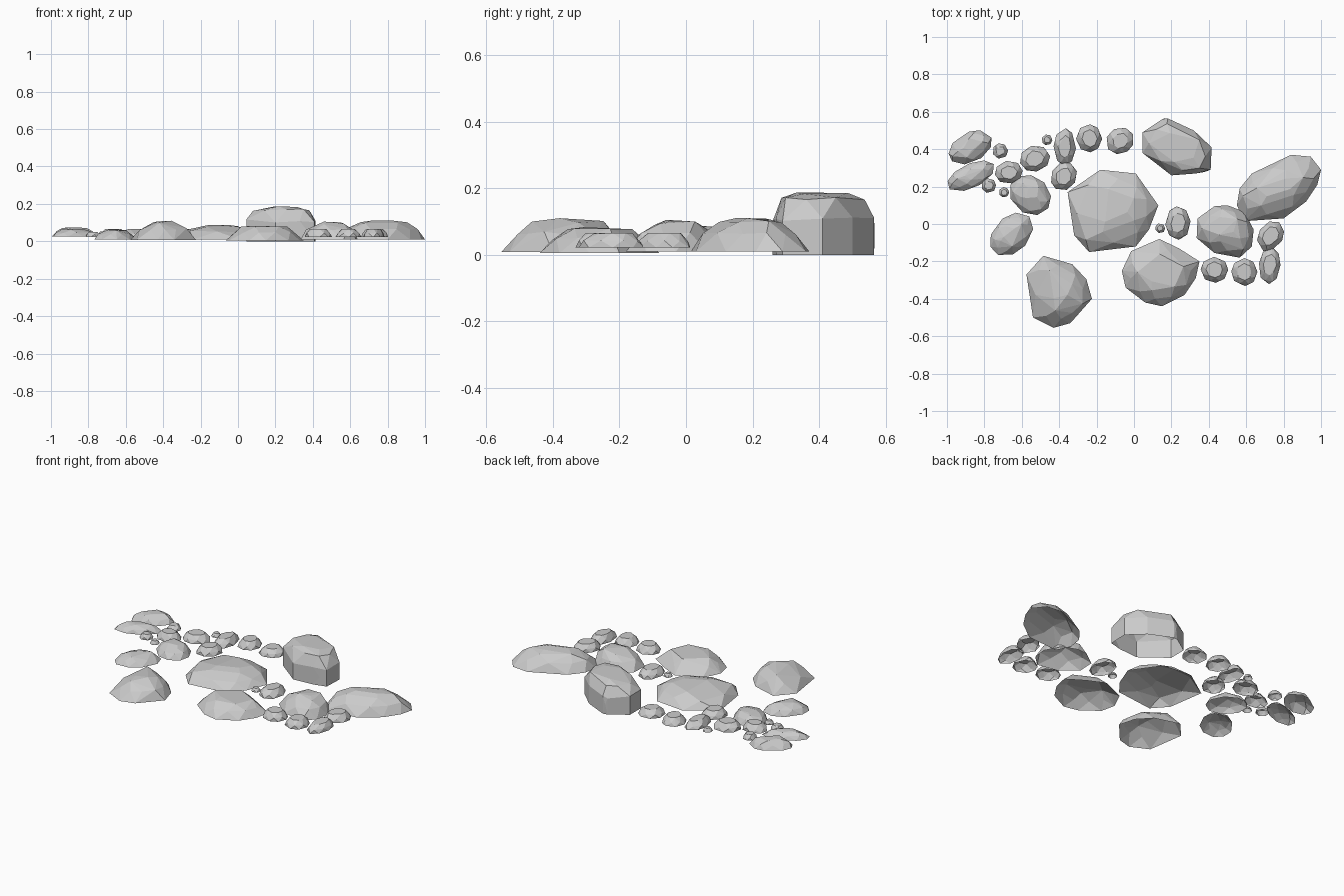
import bpy, bmesh, math, random

if "Cube" in bpy.data.objects:
    bpy.data.objects.remove(bpy.data.objects["Cube"])

random.seed(4)


def rock(name, outline, z0, z1, rings, peak=None):
    """Faceted shell, open underneath: hull of shrinking rings over an outline."""
    n = len(outline)
    cx = sum(p[0] for p in outline) / n
    cy = sum(p[1] for p in outline) / n
    px, py = peak or (cx, cy)
    bm = bmesh.new()
    for i, (s, f, step) in enumerate(rings):
        for k in range(0, n - step + 1, step):
            a, b = outline[k], outline[(k + 1) % n]
            w = 0.5 if i % 2 else 0.0          # stagger alternate rings
            x, y = a[0] + (b[0] - a[0]) * w, a[1] + (b[1] - a[1]) * w
            j = 0 if f == 0 else random.uniform(-0.05, 0.05)
            t = s + j * (s < 1)
            z = z0 + (z1 - z0) * min(1, f + j)
            bm.verts.new((px + (x - px) * t, py + (y - py) * t, z))
    res = bmesh.ops.convex_hull(bm, input=bm.verts[:])
    loose = [v for v in bm.verts if not v.link_faces]
    bmesh.ops.delete(bm, geom=loose, context='VERTS')
    bmesh.ops.recalc_face_normals(bm, faces=bm.faces[:])
    # open underside
    under = [f for f in bm.faces if f.normal.z < -0.95]
    bmesh.ops.delete(bm, geom=under, context='FACES')
    bmesh.ops.dissolve_limit(bm, angle_limit=math.radians(6),
                             verts=bm.verts[:], edges=bm.edges[:])
    me = bpy.data.meshes.new(name)
    bm.to_mesh(me)
    bm.free()
    ob = bpy.data.objects.new(name, me)
    bpy.context.collection.objects.link(ob)


def oval(x, y, a, b, rot, n):
    r = math.radians(rot)
    pts = []
    for k in range(n):
        t = 2 * math.pi * (k + random.uniform(-0.15, 0.15)) / n
        u, v = a * math.cos(t), b * math.sin(t)
        pts.append((x + u * math.cos(r) - v * math.sin(r),
                    y + u * math.sin(r) + v * math.cos(r)))
    return pts


DOME = [(1, 0, 1), (0.84, 0.55, 1), (0.55, 0.9, 2), (0.3, 1, 3)]
BLOCK = [(1, 0, 1), (1.02, 0.3, 1), (1, 0.58, 1), (0.82, 0.88, 1), (0.5, 1, 2)]
PEBBLE = [(1, 0, 1), (0.96, 0.45, 1), (0.58, 1, 1)]

# Large slabs and the tall boulder
rock("centre_slab", [(-.18, .29), (.01, .27), (.07, .19), (.13, .10), (.08, -.03),
     (.01, -.12), (-.24, -.15), (-.32, -.06), (-.355, .17)], .01, .088, DOME)
rock("tall_boulder", [(.15, .56), (.18, .565), (.32, .50), (.415, .41), (.41, .29),
     (.33, .27), (.2, .26), (.045, .38), (.045, .49)], 0, .187, BLOCK)
rock("right_slab", [(.84, .37), (.945, .36), (1, .29), (.98, .21), (.92, .12),
     (.8, .03), (.59, .015), (.55, .1), (.565, .19), (.63, .27)], .01, .11, DOME)
rock("front_slab", [(.135, -.08), (.24, -.13), (.35, -.2), (.33, -.29), (.27, -.38),
     (.15, -.44), (.06, -.42), (-.045, -.34), (-.065, -.25), (-.015, -.145)],
     .005, .083, DOME)
rock("mid_right_slab", [(.43, .095), (.5, .1), (.59, .065), (.64, -.03), (.63, -.12),
     (.565, -.18), (.43, -.155), (.335, -.075), (.34, .03)], .01, .105, DOME)
rock("front_left_slab", [(-.485, -.17), (-.33, -.215), (-.255, -.295), (-.225, -.4),
     (-.29, -.47), (-.34, -.53), (-.43, -.555), (-.54, -.5), (-.575, -.27)],
     .008, .11, DOME, (-.41, -.35))

# Medium stones: x, y, half length, half width, turn, base, top
medium = [(-.655, -.055, .135, .095, 45, .01, .062), (-.555, .155, .12, .1, -40, .01, .066),
          (-.875, .41, .125, .08, 28, .025, .075), (-.872, .257, .138, .065, 25, .025, .065)]
for i, (x, y, a, b, r, z0, z1) in enumerate(medium):
    rock(f"medium_stone_{i + 1}", oval(x, y, a, b, r, 9), z0, z1, DOME)

# Small pebbles: x, y, half length, half width, turn
pebbles = [(-.67, .277, .075, .062, 10), (-.53, .35, .083, .07, 15), (-.37, .412, .1, .06, 90),
           (-.375, .255, .08, .068, 60), (-.24, .458, .075, .07, 90), (-.075, .445, .078, .07, 30),
           (.235, .005, .09, .068, 90), (.73, -.065, .088, .066, 60), (.43, -.245, .074, .07, 0),
           (.59, -.257, .075, .07, 90), (.725, -.222, .1, .058, 85)]
for i, (x, y, a, b, r) in enumerate(pebbles):
    rock(f"pebble_{i + 1}", oval(x, y, a, b, r, 8), .022, .066, PEBBLE)

# Tiny chips: x, y, radius
chips = [(-.465, .45, .029), (-.715, .39, .042), (-.777, .205, .04),
         (-.695, .17, .028), (.14, -.023, .027)]
for i, (x, y, s) in enumerate(chips):
    rock(f"chip_{i + 1}", oval(x, y, s, s, 0, 7), .022, .027 + s * .6, PEBBLE)
